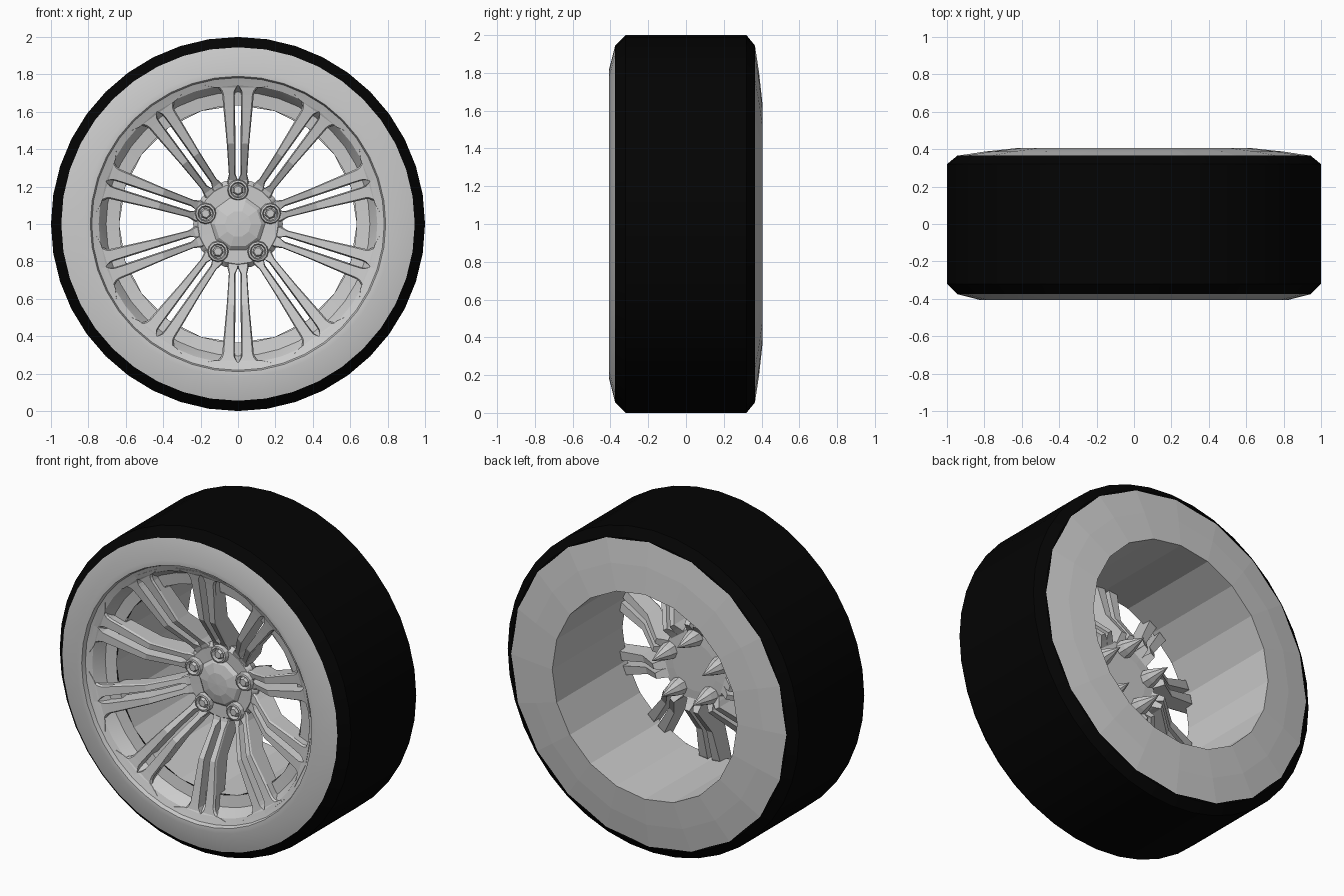
import bpy, bmesh
from math import sin, cos, pi, radians

if "Cube" in bpy.data.objects:
    bpy.data.objects.remove(bpy.data.objects["Cube"])

CZ = 1.0  # axle height; axle runs along y


def finish(name, bm, mat=None, smooth=False):
    bmesh.ops.remove_doubles(bm, verts=bm.verts, dist=1e-5)
    bmesh.ops.recalc_face_normals(bm, faces=bm.faces)
    me = bpy.data.meshes.new(name)
    bm.to_mesh(me)
    bm.free()
    ob = bpy.data.objects.new(name, me)
    bpy.context.collection.objects.link(ob)
    if mat:
        me.materials.append(mat)
    if smooth:
        bpy.ops.object.select_all(action='DESELECT')
        ob.select_set(True)
        bpy.context.view_layer.objects.active = ob
        bpy.ops.object.shade_smooth_by_angle(angle=radians(25))
    return ob


def lathe(bm, profile, n, cx=0.0, cz=CZ, phase=0.0):
    """Revolve (radius, y) points about an axis parallel to y."""
    rings = []
    for r, y in profile:
        if r == 0:
            rings.append([bm.verts.new((cx, y, cz))] * n)
        else:
            rings.append([bm.verts.new((cx + r * sin(phase + 2 * pi * i / n), y,
                                        cz + r * cos(phase + 2 * pi * i / n))) for i in range(n)])
    for a, b in zip(rings, rings[1:]):
        for i in range(n):
            j = (i + 1) % n
            bm.faces.new(list(dict.fromkeys((a[i], a[j], b[j], b[i]))))


def lathe_part(name, profile, n, mat=None, smooth=False, **kw):
    bm = bmesh.new()
    lathe(bm, profile, n, **kw)
    return finish(name, bm, mat, smooth)


black = bpy.data.materials.new("tread_black")
black.diffuse_color = (0.001, 0.001, 0.001, 1)
black.use_nodes = True
black.node_tree.nodes["Principled BSDF"].inputs["Base Color"].default_value = black.diffuse_color

# Tyre tread with chamfered shoulders
lathe_part("tyre_tread", [(0.945, -0.375), (1.0, -0.32), (1.0, 0.32), (0.945, 0.365), (0.90, 0.366)],
           40, black, True)

# Front sidewall, rim lip and dish
lathe_part("front_sidewall_and_rim",
           [(0.945, -0.375), (0.82, -0.407), (0.79, -0.405), (0.782, -0.38), (0.745, -0.365),
            (0.735, -0.35), (0.705, -0.295), (0.635, -0.285)], 40, None, True)

# Back sidewall and plain inner barrel, coarser
lathe_part("back_sidewall_and_barrel",
           [(0.945, 0.365), (0.80, 0.387), (0.635, 0.405), (0.637, -0.285)], 20)

# Ten double spokes, each a mirrored pair of bent slats
# stations: radius, inner x, outer x, front y, back y
STATIONS = [(0.20, 0.000, 0.060, -0.165, -0.09),
            (0.235, 0.002, 0.056, -0.175, -0.07),
            (0.265, 0.018, 0.049, -0.195, -0.05),
            (0.43, 0.020, 0.060, -0.305, -0.18),
            (0.62, 0.022, 0.078, -0.340, -0.23),
            (0.69, 0.022, 0.084, -0.354, -0.26),
            (0.712, 0.020, 0.092, -0.359, -0.28),
            (0.730, 0.010, 0.108, -0.363, -0.29),
            (0.742, 0.000, 0.135, -0.367, -0.30),
            (0.765, 0.000, 0.190, -0.375, -0.32)]
bm = bmesh.new()
for k in range(10):
    a = 2 * pi * k / 10
    for s in (-1, 1):
        rings = []
        for r, xi, xo, yf, yb in STATIONS:
            bev = 0.12 * (min(xo, 0.1) - xi)
            drop = xo * xo / (2 * r) if r > 0.74 else 0  # follow the rim arc
            sec = [(xi, yf, 0), (xo - bev, yf, drop), (xo, yf + 0.012, drop),
                   (xo - bev, yb, drop), (xi * 0.7, yb, 0)]
            rings.append([bm.verts.new((s * x * cos(a) + (r - d) * sin(a), y,
                                        CZ + (r - d) * cos(a) - s * x * sin(a)))
                          for x, y, d in sec])
        for p, q in zip(rings, rings[1:]):
            for i in range(5):
                j = (i + 1) % 5
                bm.faces.new((p[i], p[j], q[j], q[i]))
        bm.faces.new(rings[0])
        bm.faces.new(rings[-1])
finish("spokes", bm)

# Hub body and domed centre cap
lathe_part("hub", [(0, -0.165), (0.15, -0.17), (0.215, -0.172), (0.24, -0.145), (0.22, -0.09),
                   (0.15, -0.085), (0, -0.085)], 20)
lathe_part("centre_cap", [(0, -0.205), (0.07, -0.202), (0.125, -0.188), (0.15, -0.165)], 10,
           phase=pi / 10)

# Five lug sockets with hex nuts and long pointed backs
bm = bmesh.new()
for k in range(5):
    a = 2 * pi * k / 5
    c = dict(cx=0.182 * sin(a), cz=CZ + 0.182 * cos(a))
    lathe(bm, [(0.058, -0.165), (0.052, -0.197), (0.042, -0.200), (0.036, -0.172)], 12, **c)
    lathe(bm, [(0, -0.20), (0.022, -0.20), (0.030, -0.19), (0.030, -0.165)], 6, phase=a, **c)
    lathe(bm, [(0.055, -0.09), (0.045, -0.04), (0, 0.09)], 8, **c)
finish("lug_nuts", bm)
